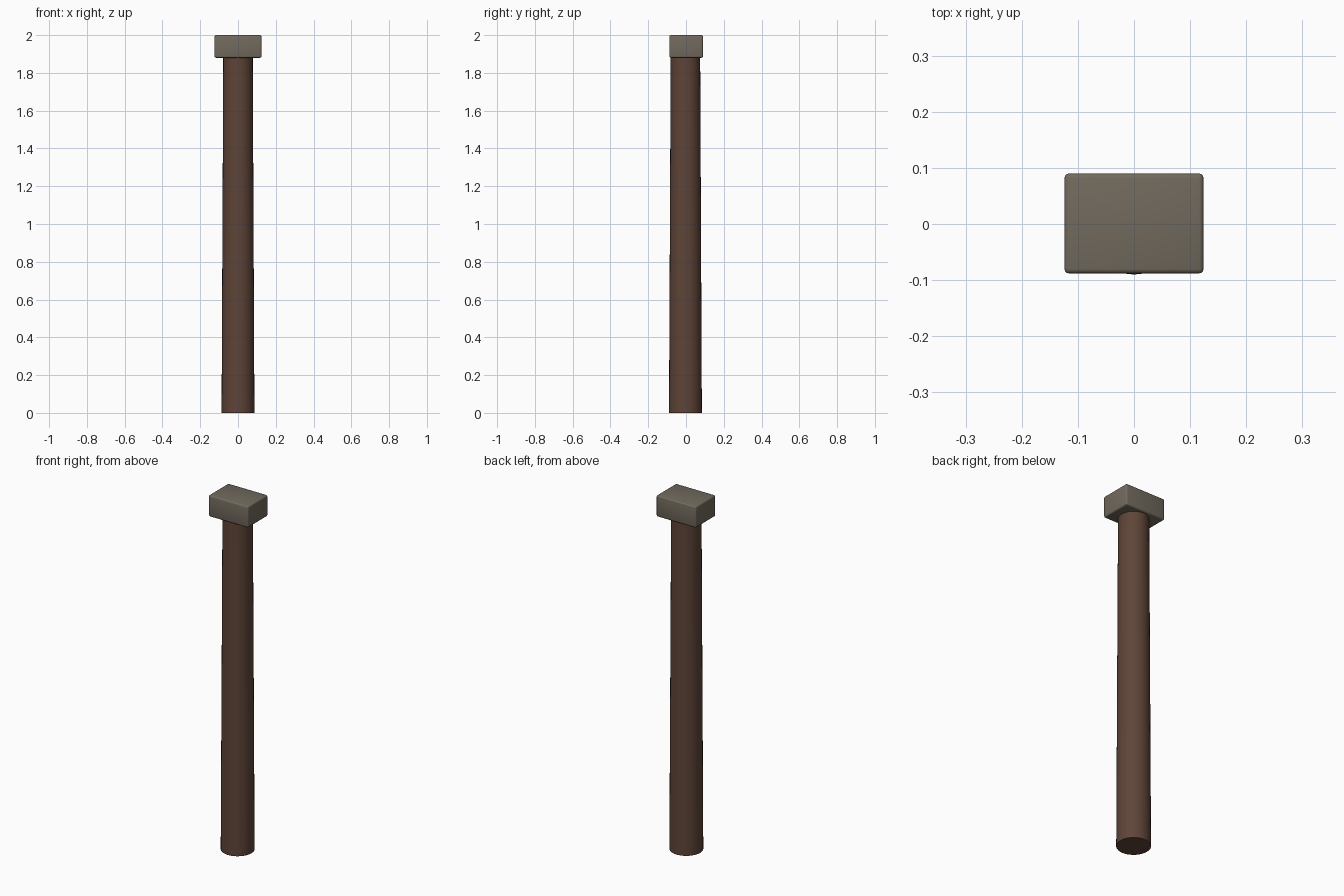
import bpy

if "Cube" in bpy.data.objects:
    bpy.data.objects.remove(bpy.data.objects["Cube"])


def material(name, rgb):
    m = bpy.data.materials.new(name)
    m.diffuse_color = (*rgb, 1.0)
    m.use_nodes = True
    m.node_tree.nodes["Principled BSDF"].inputs["Base Color"].default_value = m.diffuse_color
    return m


wood = material("dark brown wood", (0.112, 0.058, 0.039))
stone = material("grey stone", (0.165, 0.143, 0.110))

# Handle: long, slightly tapered round shaft running just into the head
bpy.ops.mesh.primitive_cone_add(vertices=32, radius1=0.087, radius2=0.078,
                                depth=1.90, location=(0, -0.003, 0.95))
handle = bpy.context.object
handle.name = "handle"
handle.data.materials.append(wood)
bpy.ops.object.shade_smooth_by_angle()

# Head: block with softly rounded edges
bpy.ops.mesh.primitive_cube_add(size=1, location=(0, 0.001, 1.94))
head = bpy.context.object
head.name = "head"
head.scale = (0.248, 0.178, 0.12)
bpy.ops.object.transform_apply(location=False, rotation=False, scale=True)
bevel = head.modifiers.new("rounded edges", 'BEVEL')
bevel.width = 0.008
bevel.segments = 3
bpy.ops.object.modifier_apply(modifier=bevel.name)
head.data.materials.append(stone)
bpy.ops.object.shade_smooth_by_angle()
